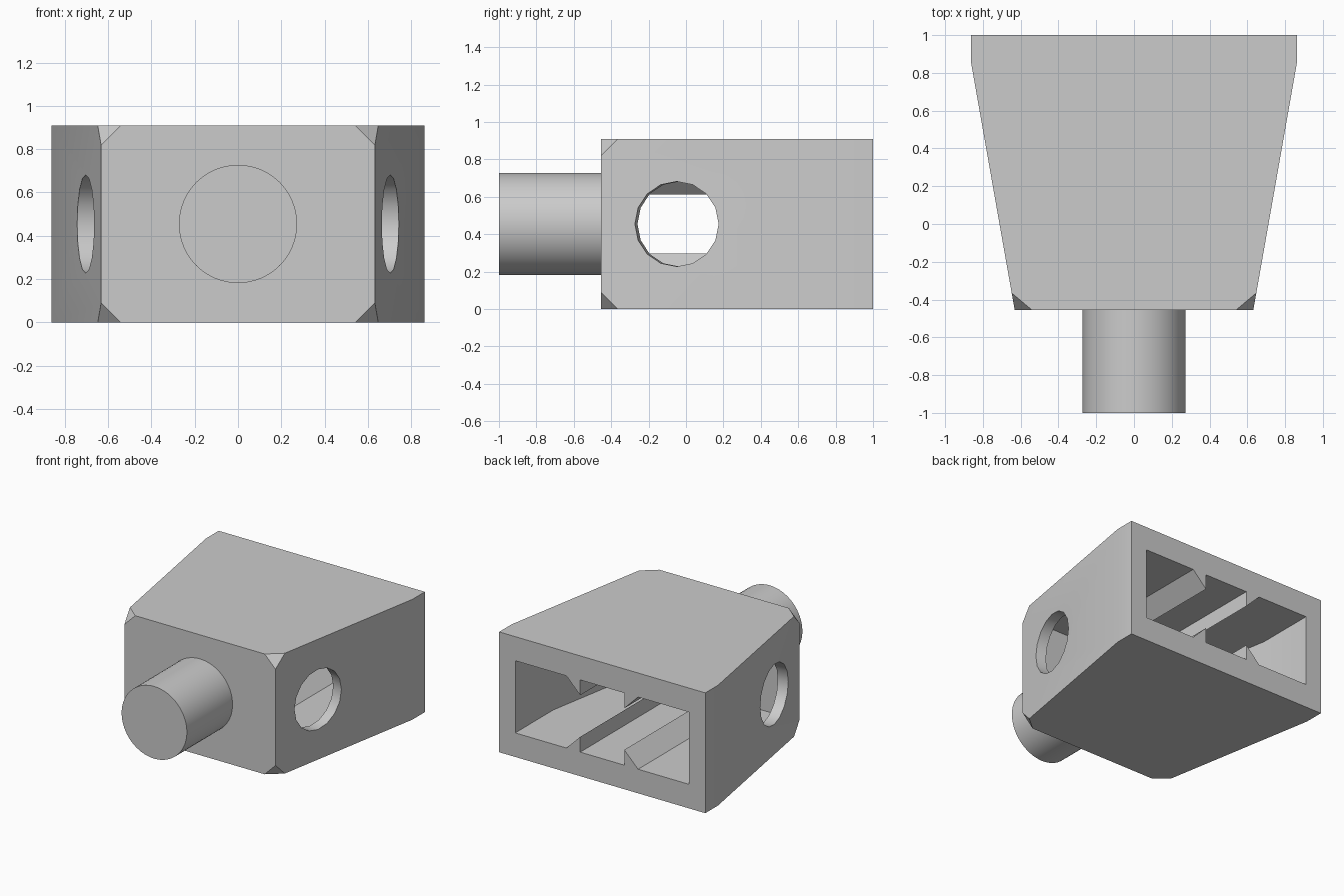
import bpy, bmesh, math
from mathutils import Matrix, Vector

if "Cube" in bpy.data.objects:
    bpy.data.objects.remove(bpy.data.objects["Cube"])

U = 1 / 11                      # design module
FRONT = -5 * U                  # front face of the block
H = 10 * U                      # block height
TAPER = math.tan(math.radians(10))

grey = bpy.data.materials.new("light grey")
grey.diffuse_color = (0.6, 0.6, 0.6, 1)
grey.use_nodes = True
grey.node_tree.nodes["Principled BSDF"].inputs["Base Color"].default_value = grey.diffuse_color


def finish(name, bm):
    bmesh.ops.recalc_face_normals(bm, faces=bm.faces)
    me = bpy.data.meshes.new(name)
    bm.to_mesh(me)
    bm.free()
    ob = bpy.data.objects.new(name, me)
    bpy.context.collection.objects.link(ob)
    me.materials.append(grey)
    return ob


def prism(name, points, offset, corner_cut=0):
    """Extrude a closed 3D outline; optionally clip its front corners."""
    bm = bmesh.new()
    face = bm.faces.new([bm.verts.new(p) for p in points])
    out = bmesh.ops.extrude_face_region(bm, geom=[face])
    verts = [g for g in out["geom"] if isinstance(g, bmesh.types.BMVert)]
    bmesh.ops.translate(bm, verts=verts, vec=offset)
    if corner_cut:
        corners = [v for v in bm.verts if v.co.y < FRONT + 0.01]
        bmesh.ops.bevel(bm, geom=corners, offset=corner_cut, segments=1,
                        affect='VERTICES', profile=0.5)
    return finish(name, bm)


def cylinder(name, radius, length, sides, matrix):
    bm = bmesh.new()
    bmesh.ops.create_cone(bm, cap_ends=True, segments=sides, radius1=radius,
                          radius2=radius, depth=length, matrix=matrix)
    return finish(name, bm)


def cut(target, cutter):
    mod = target.modifiers.new("cut", 'BOOLEAN')
    mod.operation = 'DIFFERENCE'
    mod.solver = 'EXACT'
    mod.object = cutter
    bpy.ops.object.select_all(action='DESELECT')
    bpy.context.view_layer.objects.active = target
    target.select_set(True)
    bpy.ops.object.modifier_apply(modifier=mod.name)
    bpy.data.objects.remove(cutter)


def tapered_plan(half, back, kink, front, z):
    """Symmetric plan: straight at the back, narrowing toward the front."""
    narrow = half - (kink - front) * TAPER
    right = [(half, back, z), (half, kink, z), (narrow, front, z)]
    return right + [(-x, y, zz) for x, y, zz in reversed(right)]


# Tapered block with clipped front corners
block = prism("block", tapered_plan(9.48 * U, 1, 0.85, FRONT, 0), (0, 0, H), U)

# Cavity open at the back, with four triangular ribs left standing in it
cavity = prism("cavity_cutter",
               tapered_plan(8 * U, 1.1, 6 * U, -3 * U, 2 * U), (0, 0, 6 * U))
for side in (-1, 1):
    for end in (-1, 1):
        rib = [(0.184, 0.155), (0.184, 0.32), (0.464, 0.32), (0.349 - 0.05, 0.27)]
        rib = [(0.184, 0.157), (0.184, 0.32), (0.347, 0.32)]
        pts = [(side * x, -0.6, H / 2 + end * z) for x, z in rib]
        cut(cavity, prism("rib_cutter", pts, (0, 2, 0)))
cut(block, cavity)

# Round holes square to the slanted side walls
for side in (-1, 1):
    axis = Vector((side * math.cos(math.radians(10)),
                   -math.sin(math.radians(10)), 0))
    centre = Vector((side * 0.706, -0.05, H / 2))
    across = Vector((0, 0, 1))
    rot = Matrix((across, axis.cross(across), axis)).transposed().to_4x4()
    cut(block, cylinder("hole_cutter", 2.5 * U, 0.4, 16,
                        Matrix.Translation(centre) @ rot))

# Round pin on the front
pin = cylinder("front_pin", 3 * U, 6 * U + 0.02, 64,
               Matrix.Translation((0, (FRONT + 0.02 - 1) / 2, H / 2))
               @ Matrix.Rotation(math.pi / 2, 4, 'X'))

for ob in (block, pin):
    bpy.ops.object.select_all(action='DESELECT')
    bpy.context.view_layer.objects.active = ob
    ob.select_set(True)
    bpy.ops.object.shade_smooth_by_angle(angle=math.radians(30))
